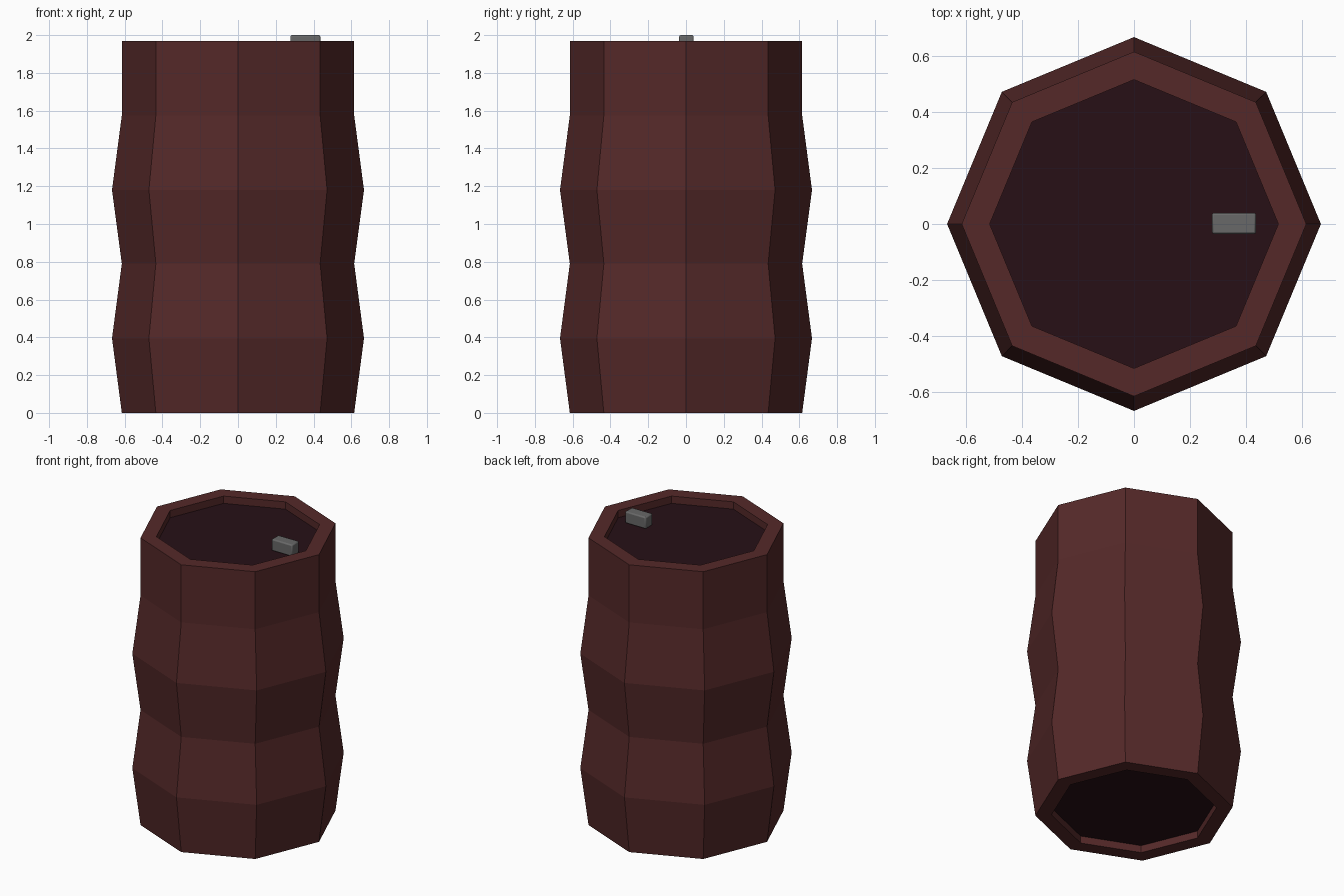
import bpy, bmesh
from math import cos, sin, pi

if "Cube" in bpy.data.objects:
    bpy.data.objects.remove(bpy.data.objects["Cube"])

SIDES = 8
RECESS = 0.05
TOP = 1.97


def material(name, rgb):
    m = bpy.data.materials.new(name)
    m.diffuse_color = (*rgb, 1)
    m.use_nodes = True
    m.node_tree.nodes["Principled BSDF"].inputs["Base Color"].default_value = m.diffuse_color
    return m


red = material("dark_red", (0.09, 0.022, 0.022))
dark = material("dark_lid", (0.02, 0.005, 0.008))
grey = material("grey", (0.14, 0.14, 0.14))

# Barrel: eight-sided shell with two bulges, recessed lid and base
profile = [(0.515, RECESS), (0.515, 0), (0.615, 0), (0.667, 0.395),
           (0.615, 0.79), (0.667, 1.18), (0.615, 1.575),
           (0.615, TOP), (0.515, TOP), (0.515, TOP - RECESS)]
bm = bmesh.new()
rings = [[bm.verts.new((r * cos(2 * pi * i / SIDES), r * sin(2 * pi * i / SIDES), z))
          for i in range(SIDES)] for r, z in profile]
for low, high in zip(rings, rings[1:]):
    for i in range(SIDES):
        j = (i + 1) % SIDES
        bm.faces.new((low[i], low[j], high[j], high[i]))

# Lid and base panels in the darker colour
for ring in (rings[0][::-1], rings[-1]):
    bm.faces.new(ring).material_index = 1
bmesh.ops.recalc_face_normals(bm, faces=bm.faces)
mesh = bpy.data.meshes.new("barrel")
bm.to_mesh(mesh)
bm.free()
barrel = bpy.data.objects.new("barrel", mesh)
bpy.context.collection.objects.link(barrel)
mesh.materials.append(red)
mesh.materials.append(dark)

# Filler plug: small block with softened edges standing on the lid
bottom = TOP - RECESS
bpy.ops.mesh.primitive_cube_add(size=1, location=(0.357, 0.002, (bottom + 2) / 2))
plug = bpy.context.object
plug.name = "filler_plug"
plug.scale = (0.158, 0.076, 2 - bottom)
bpy.ops.object.transform_apply(location=False, rotation=False, scale=True)
plug.data.materials.append(grey)
bevel = plug.modifiers.new("soft_edges", "BEVEL")
bevel.width = 0.008
bevel.segments = 2
bpy.ops.object.shade_smooth_by_angle()
